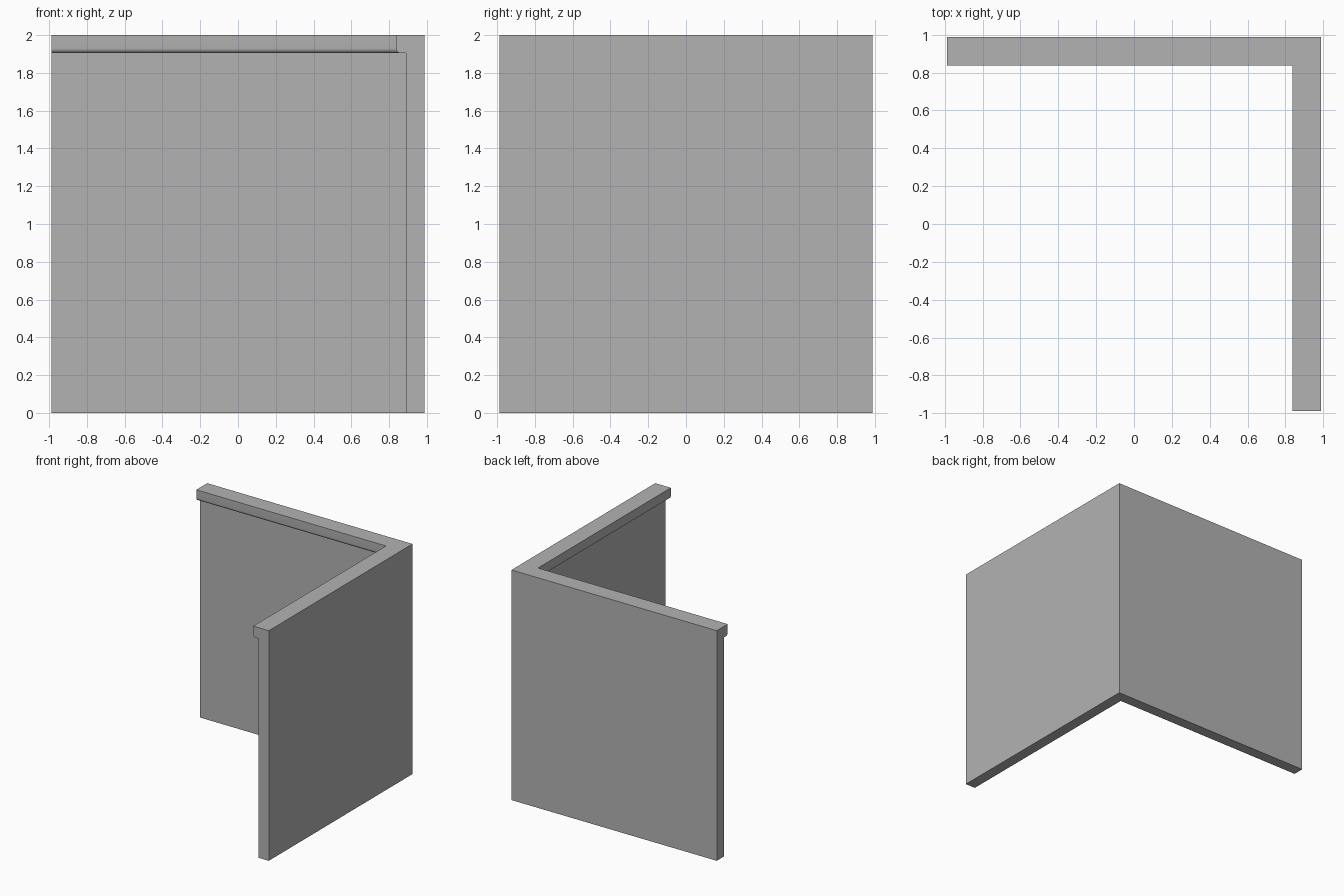
import bpy, bmesh
from math import sin, cos, pi, radians

cube = bpy.data.objects.get("Cube")
if cube:
    bpy.data.objects.remove(cube, do_unlink=True)

HALF, HEIGHT = 0.987, 2.0      # half footprint, wall height
WALL, LIP = 0.097, 0.15        # wall and top lip thickness
LIP_Z, R = 1.904, 0.026        # lip underside and its rounding

# Plain grey surface
grey = bpy.data.materials.new("grey")
grey.use_nodes = True
colour = (0.45, 0.45, 0.45, 1)
grey.diffuse_color = colour
grey.node_tree.nodes["Principled BSDF"].inputs["Base Color"].default_value = colour

# Cross-section as (depth inward, height), with a rounded lower lip edge
SEGMENTS = 8
arc = [(LIP - R + R * sin(a), LIP_Z + R - R * cos(a))
       for a in (i * pi / 2 / SEGMENTS for i in range(SEGMENTS + 1))]
profile = [(0, 0), (WALL, 0), (WALL, LIP_Z)] + arc + [(LIP, HEIGHT), (0, HEIGHT)]

# Sweep the section along the back, round the mitred corner, down the left side
stations = [
    lambda d: (-HALF, HALF - d),
    lambda d: (HALF - d, HALF - d),
    lambda d: (HALF - d, -HALF),
]
bm = bmesh.new()
rings = [[bm.verts.new((*place(d), z)) for d, z in profile] for place in stations]
n = len(profile)
for a, b in zip(rings, rings[1:]):
    for i in range(n):
        j = (i + 1) % n
        bm.faces.new((a[i], a[j], b[j], b[i]))
bm.faces.new(rings[0])
bm.faces.new(rings[-1])
bmesh.ops.recalc_face_normals(bm, faces=bm.faces)

mesh = bpy.data.meshes.new("corner_wall")
bm.to_mesh(mesh)
bm.free()
mesh.materials.append(grey)
wall = bpy.data.objects.new("corner_wall", mesh)
bpy.context.collection.objects.link(wall)

# Smooth the rounded lip, keep all other edges sharp
bpy.ops.object.select_all(action='DESELECT')
wall.select_set(True)
bpy.context.view_layer.objects.active = wall
bpy.ops.object.shade_smooth_by_angle(angle=radians(30))
